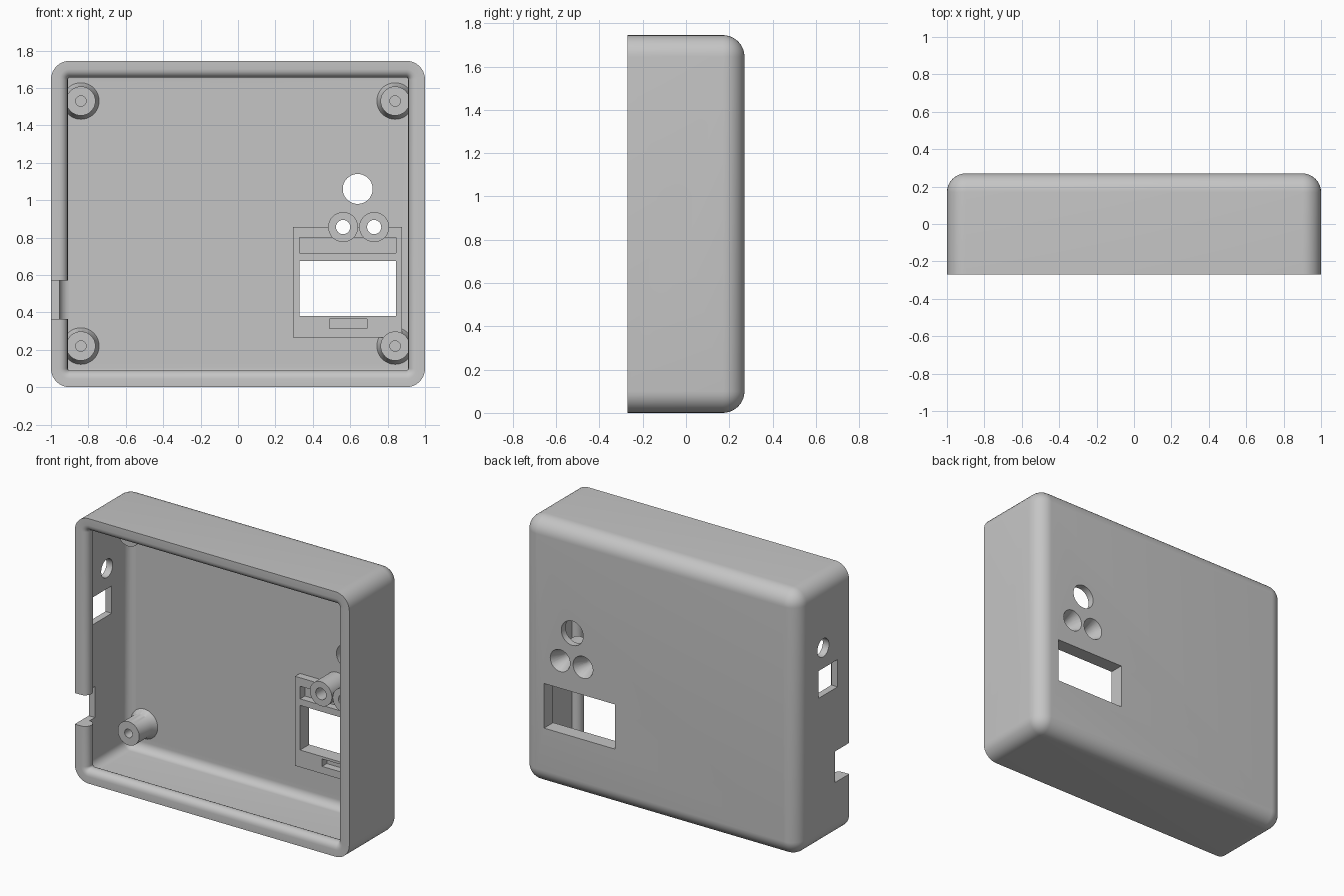
import bpy, bmesh
from math import pi, sin, cos
from mathutils import Matrix, Vector

cube = bpy.data.objects.get("Cube")
if cube:
    bpy.data.objects.remove(cube, do_unlink=True)

grey = bpy.data.materials.new("plain_grey")
grey.use_nodes = True
colour = (0.56, 0.56, 0.56, 1)
grey.diffuse_color = colour
grey.node_tree.nodes["Principled BSDF"].inputs["Base Color"].default_value = colour

HEIGHT, FRONT, BACK = 1.745, -0.27, 0.27
RADIUS, WALL = 0.1, 0.045
INNER_BACK = BACK - WALL


def make_object(name, bm):
    bmesh.ops.recalc_face_normals(bm, faces=bm.faces)
    mesh = bpy.data.meshes.new(name)
    bm.to_mesh(mesh)
    bm.free()
    mesh.materials.append(grey)
    obj = bpy.data.objects.new(name, mesh)
    bpy.context.collection.objects.link(obj)
    return obj


def box(name, x, y, z):
    bm = bmesh.new()
    bmesh.ops.create_cube(bm, size=1)
    for v in bm.verts:
        v.co = Vector([lo + (c + 0.5) * (hi - lo) for c, (lo, hi) in zip(v.co, (x, y, z))])
    return make_object(name, bm)


def cone(name, x, z, y0, y1, r0, r1=None):
    """Round part along y, radius r0 at y0 and r1 at y1."""
    bm = bmesh.new()
    bmesh.ops.create_cone(bm, cap_ends=True, segments=48, radius1=r0,
                          radius2=r0 if r1 is None else r1, depth=y1 - y0)
    bm.transform(Matrix.Translation((x, (y0 + y1) / 2, z)) @ Matrix.Rotation(-pi / 2, 4, 'X'))
    return make_object(name, bm)


def side_hole(name, x, y, z, r, stretch=0):
    """Round or elongated cutter along x."""
    bm = bmesh.new()
    bmesh.ops.create_cone(bm, cap_ends=True, segments=48, radius1=r, radius2=r, depth=0.3)
    bm.transform(Matrix.Rotation(pi / 2, 4, 'Y'))
    for v in bm.verts:
        v.co.z += stretch if v.co.z > 0.0001 else -stretch
    bm.transform(Matrix.Translation((x, y, z)))
    return make_object(name, bm)


def combine(target, part, operation):
    mod = target.modifiers.new(part.name, 'BOOLEAN')
    mod.operation, mod.solver, mod.object = operation, 'EXACT', part
    bpy.context.view_layer.objects.active = target
    bpy.ops.object.modifier_apply(modifier=mod.name)
    bpy.data.objects.remove(part, do_unlink=True)


def rounded_ring(bm, inset, y, steps=8):
    """Rounded rectangle loop, set in from the outer wall."""
    r = max(RADIUS - inset, 0)
    ring = []
    for k, (sx, sz) in enumerate(((1, 1), (-1, 1), (-1, -1), (1, -1))):
        cx, cz = sx * (1 - RADIUS), HEIGHT / 2 + sz * (HEIGHT / 2 - RADIUS)
        for i in range(steps + 1):
            a = (k + i / steps) * pi / 2
            ring.append(bm.verts.new((cx + r * cos(a), y, cz + r * sin(a))))
    return ring


# Shell section: outer back curve, rim, half-round lip, inner back curve
quarter = [i / 10 * pi / 2 for i in range(11)]
inner_r = RADIUS - WALL
section = [(RADIUS - RADIUS * sin(a), BACK - RADIUS + RADIUS * cos(a)) for a in quarter]
section.append((0, FRONT))
section += [(WALL + WALL * sin(2 * a), FRONT + WALL - WALL * cos(2 * a)) for a in quarter]
section += [(RADIUS - inner_r * cos(a), INNER_BACK - inner_r + inner_r * sin(a)) for a in quarter]

bm = bmesh.new()
rings = [rounded_ring(bm, *p) for p in section]
for a, b in zip(rings, rings[1:]):
    for i in range(len(a)):
        j = (i + 1) % len(a)
        bm.faces.new((a[i], a[j], b[j], b[i]))
bm.faces.new(rings[0])
bm.faces.new(rings[-1])
bmesh.ops.remove_doubles(bm, verts=bm.verts, dist=0.00005)
bmesh.ops.dissolve_degenerate(bm, edges=bm.edges, dist=0.00005)
shell = make_object("case_shell", bm)

# Display mount and sensor tubes
combine(shell, box("display_mount", (0.294, 0.878), (0.175, 0.25), (0.267, 0.856)), 'UNION')
for x in (0.562, 0.728):
    combine(shell, cone("sensor_tube", x, 0.856, 0.06, 0.25, 0.08), 'UNION')

# Screw posts with flared feet
for x in (-0.84, 0.84):
    for z in (0.22, 1.53):
        combine(shell, cone("post_foot", x, z, 0.185, 0.24, 0.078, 0.105), 'UNION')
        combine(shell, cone("post", x, z, 0.06, 0.235, 0.078), 'UNION')
        combine(shell, cone("post_hole", x, z, 0.0, 0.2, 0.028), 'DIFFERENCE')

# Sensor holes with countersinks, and the round opening above
for x in (0.562, 0.728):
    combine(shell, cone("sensor_hole", x, 0.856, 0.0, 0.4, 0.038), 'DIFFERENCE')
    combine(shell, cone("countersink", x, 0.856, 0.18, 0.29, 0.037, 0.08), 'DIFFERENCE')
combine(shell, cone("round_opening", 0.64, 1.06, 0.1, 0.4, 0.08), 'DIFFERENCE')

# Display window and mount recesses
combine(shell, box("window", (0.33, 0.845), (0.1, 0.4), (0.38, 0.674)), 'DIFFERENCE')
combine(shell, box("upper_recess", (0.33, 0.845), (0.1, 0.224), (0.717, 0.8)), 'DIFFERENCE')
combine(shell, box("lower_recess", (0.49, 0.69), (0.1, 0.224), (0.315, 0.364)), 'DIFFERENCE')
# Restore the tube walls crossing the upper recess
for x in (0.562, 0.728):
    combine(shell, cone("tube_wall", x, 0.856, 0.062, 0.23, 0.079), 'UNION')
    combine(shell, cone("tube_bore", x, 0.856, 0.0, 0.4, 0.038), 'DIFFERENCE')
    combine(shell, cone("countersink", x, 0.856, 0.18, 0.29, 0.037, 0.08), 'DIFFERENCE')

# Side openings
combine(shell, side_hole("long_slot", 1, -0.055, 0.875, 0.075, 0.07), 'DIFFERENCE')
combine(shell, side_hole("side_round_hole", -1, 0.0, 1.3, 0.06), 'DIFFERENCE')
combine(shell, box("side_window", (-1.1, -0.92), (-0.15, 0.05), (0.985, 1.165)), 'DIFFERENCE')
combine(shell, box("cable_notch", (-1.1, -0.9), (-0.4, -0.125), (0.365, 0.57)), 'DIFFERENCE')

bpy.ops.object.select_all(action='DESELECT')
shell.select_set(True)
bpy.context.view_layer.objects.active = shell
bpy.ops.object.shade_smooth_by_angle(angle=pi / 6)
